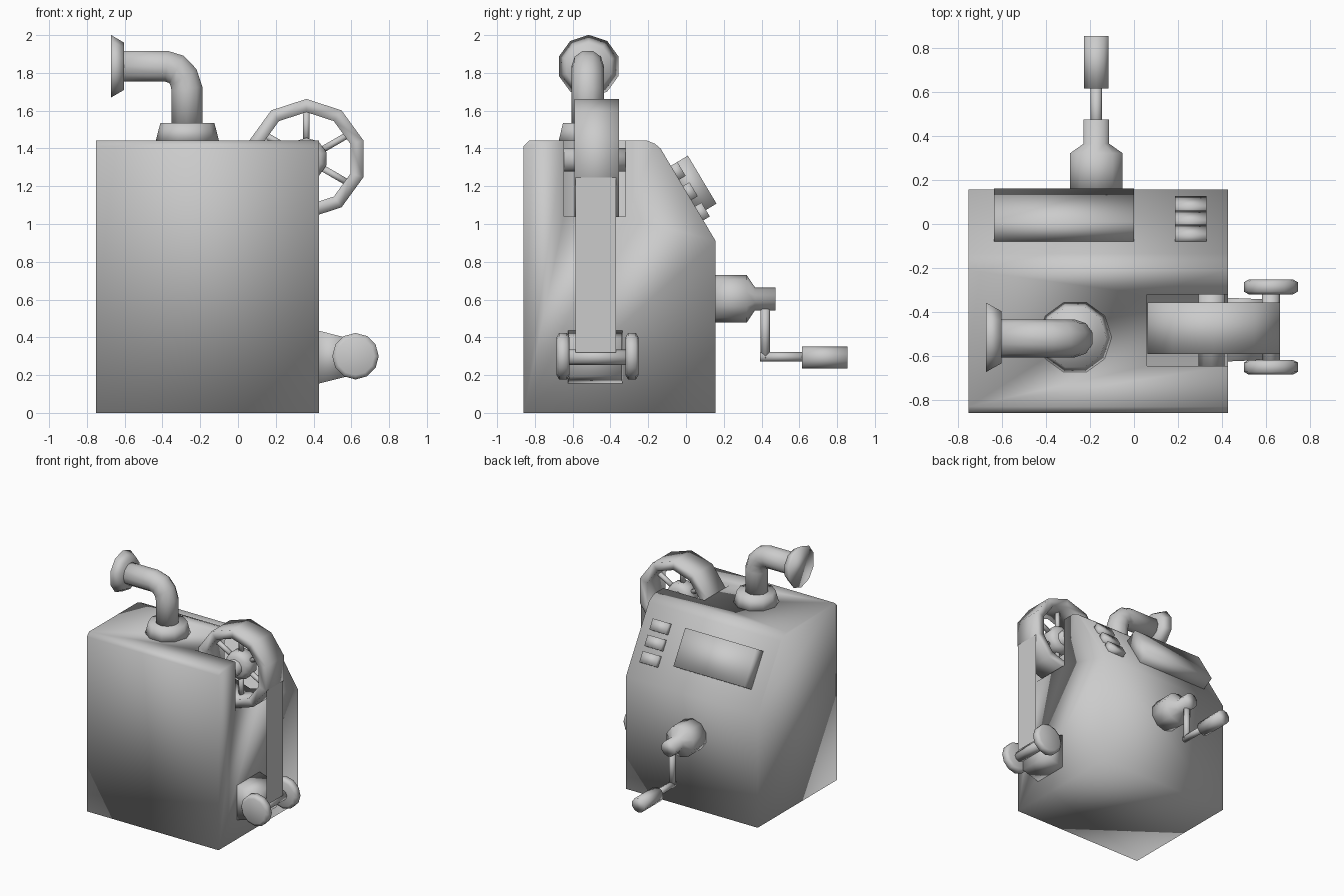
import bpy, bmesh, math
from mathutils import Vector

if "Cube" in bpy.data.objects:
    bpy.data.objects.remove(bpy.data.objects["Cube"])

grey = bpy.data.materials.new("grey")
grey.diffuse_color = (0.6, 0.6, 0.6, 1)
grey.use_nodes = True
grey.node_tree.nodes["Principled BSDF"].inputs["Base Color"].default_value = grey.diffuse_color


def make(name, verts, faces, smooth=True):
    me = bpy.data.meshes.new(name)
    me.from_pydata([tuple(v) for v in verts], [], faces)
    bm = bmesh.new()
    bm.from_mesh(me)
    bmesh.ops.recalc_face_normals(bm, faces=bm.faces[:])
    for f in bm.faces:
        f.smooth = smooth
    bm.to_mesh(me)
    bm.free()
    me.materials.append(grey)
    ob = bpy.data.objects.new(name, me)
    bpy.context.collection.objects.link(ob)
    return ob


def rings(name, loops, closed=False):
    """Skin a list of equal vertex loops; cap the ends unless closed."""
    n, m = len(loops[0]), len(loops)
    verts = [v for loop in loops for v in loop]
    faces = [(i * n + j, i * n + (j + 1) % n,
              (i + 1) % m * n + (j + 1) % n, (i + 1) % m * n + j)
             for i in range(m if closed else m - 1) for j in range(n)]
    if not closed:
        faces += [tuple(range(n)), tuple(range((m - 1) * n, m * n))]
    return make(name, verts, faces)


def circle(c, axis, up, r, n=10):
    c, a, u = Vector(c), Vector(axis).normalized(), Vector(up)
    v = a.cross(u)
    return [c + r * (u * math.cos(t) + v * math.sin(t))
            for t in (2 * math.pi * k / n for k in range(n))]


def lathe(name, origin, axis, up, profile, n=10, closed=False):
    """Profile points are (distance along axis, radius)."""
    o, a = Vector(origin), Vector(axis).normalized()
    return rings(name, [circle(o + a * d, a, up, r, n) for d, r in profile], closed)


def box(name, c, x, y, z):
    """Box with centre c and half-extent vectors x, y, z."""
    c, x, y, z = map(Vector, (c, x, y, z))
    return rings(name, [[c + s * z + p * x + q * y for p, q in
                         ((-1, -1), (1, -1), (1, 1), (-1, 1))] for s in (-1, 1)])


X, Y, Z = (1, 0, 0), (0, 1, 0), (0, 0, 1)

# Cabinet: extruded side profile with a slot cut for the wheel
side = [(-0.86, 0), (0.157, 0), (0.157, 0.91), (-0.135, 1.40),
        (-0.165, 1.425), (-0.21, 1.443), (-0.83, 1.443), (-0.86, 1.413)]
cabinet = rings("cabinet", [[Vector((x, y, z)) for y, z in side] for x in (-0.752, 0.428)])
cutter = box("slot_cutter", (0.36, -0.4825, 1.34), (0.302, 0, 0), (0, 0.1625, 0), (0, 0, 0.3))
cutter.hide_render = True
mod = cabinet.modifiers.new("slot", "BOOLEAN")
mod.operation, mod.solver, mod.object = "DIFFERENCE", "EXACT", cutter
bpy.context.view_layer.objects.active = cabinet
bpy.ops.object.modifier_apply(modifier="slot")
bpy.data.objects.remove(cutter)

# Spoked wheel on its axle
wc = Vector((0.362, -0.473, 1.345))
lathe("wheel_rim", wc, Y, Z, [(-0.117, 0.317), (0.117, 0.317), (0.117, 0.247), (-0.117, 0.247)], closed=True)
lathe("wheel_hub", wc, Y, Z, [(-0.07, 0.08), (-0.04, 0.112), (0.04, 0.112), (0.07, 0.08)])
lathe("wheel_axle", (0.353, -0.645, 1.34), Y, Z, [(0, 0.062), (0.325, 0.062)])
for k in range(6):
    t = math.radians(90 + 60 * k)
    lathe("wheel_spoke", wc, (math.cos(t), 0, math.sin(t)), Y, [(0.09, 0.02), (0.26, 0.02)], 6)

# Flat drive belt
make("belt", [(0.663, y, z) for y, z in ((-0.585, 0.32), (-0.37, 0.32), (-0.37, 1.247), (-0.585, 1.247))],
     [(0, 1, 2, 3)], False)

# Lower bracket with roller shaft and two end rollers
rings("roller_bracket", [[Vector((x, -0.48 + a * hy, 0.295 + b * hz)) for a, b in
                          ((-1, -1), (1, -1), (1, 1), (-1, 1))]
                         for x, hy, hz in ((0.42, 0.145, 0.142), (0.585, 0.138, 0.1))])
lathe("roller_shaft", (0.622, -0.64, 0.295), Y, Z, [(0, 0.041), (0.34, 0.041)], 8)
for y, s in ((-0.617, -1), (-0.32, 1)):
    lathe("roller", (0.622, y, 0.3), (0, s, 0), Z,
          [(0, 0.1), (0.013, 0.123), (0.055, 0.123), (0.068, 0.1)], 12)

# Chimney: flared foot, bent pipe and bell mouth
lathe("pipe_foot", (-0.268, -0.515, 1.43), Z, X, [(0, 0.17), (0.105, 0.143)])
path = [((-0.27, 1.5), 0), ((-0.27, 1.715), 8), ((-0.288, 1.775), 33),
        ((-0.325, 1.818), 62), ((-0.378, 1.835), 85), ((-0.62, 1.835), 90)]
rings("pipe", [circle((x, -0.52, z), (-math.sin(math.radians(d)), 0, math.cos(math.radians(d))), Y, 0.086)
               for (x, z), d in path])
lathe("pipe_bell", (-0.603, -0.515, 1.835), (-1, 0, 0), Z, [(0, 0.125), (0.07, 0.166)])

# Screen and buttons on the sloped back
down = Vector((0, 0.292, -0.49)).normalized()
out = Vector((0, 0.49, 0.292)).normalized()
top = Vector((0, -0.135, 1.40))


def plate(name, x, hx, s, hs, h):
    box(name, top + down * s + Vector((x, 0, 0)) + out * (h / 2 - 0.01),
        (hx, 0, 0), down * hs, out * (h / 2 + 0.01))


plate("screen", -0.318, 0.318, 0.255, 0.148, 0.105)
for s in (0.15, 0.275, 0.4):
    plate("button", 0.258, 0.072, s, 0.043, 0.04)

# Hand crank
lathe("crank_base", (-0.171, 0.14, 0.604), Y, Z,
      [(0, 0.125), (0.182, 0.125), (0.225, 0.061), (0.335, 0.061)])
lathe("crank_arm", (-0.171, 0.42, 0.57), (0, 0, -1), Y, [(0, 0.025), (0.28, 0.025)], 8)
lathe("crank_rod", (-0.171, 0.393, 0.297), Y, Z, [(0, 0.026), (0.24, 0.026)], 8)
lathe("crank_handle", (-0.171, 0.615, 0.293), Y, Z, [(0, 0.058), (0.24, 0.058)])
